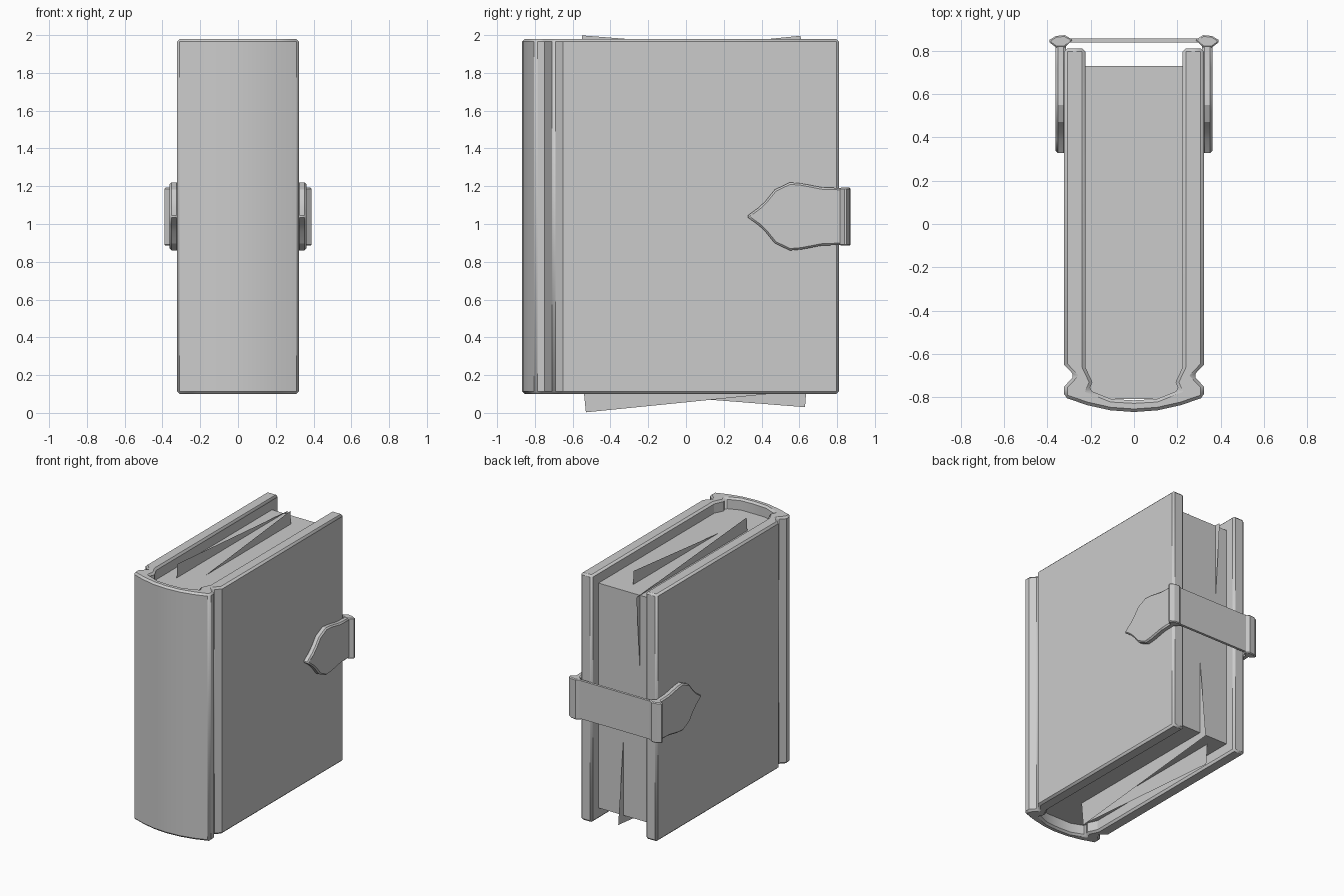
import bpy, bmesh
from math import sin, cos, radians
from mathutils import Vector

cube = bpy.data.objects.get("Cube")
if cube:
    bpy.data.objects.remove(cube, do_unlink=True)

grey = bpy.data.materials.new("plain grey")
grey.use_nodes = True
grey.diffuse_color = (0.6, 0.6, 0.6, 1)
grey.node_tree.nodes["Principled BSDF"].inputs["Base Color"].default_value = (0.6, 0.6, 0.6, 1)


def finish(name, bm, bevel=0, smooth=None):
    """Turn a bmesh into a named grey object with optional edge bevel."""
    mesh = bpy.data.meshes.new(name)
    bm.to_mesh(mesh)
    bm.free()
    mesh.materials.append(grey)
    obj = bpy.data.objects.new(name, mesh)
    bpy.context.collection.objects.link(obj)
    if bevel:
        mod = obj.modifiers.new("bevel", 'BEVEL')
        mod.width = bevel
        mod.segments = 1
        mod.limit_method = 'ANGLE'
        mod.angle_limit = radians(60)
    if smooth:
        bpy.ops.object.select_all(action='DESELECT')
        obj.select_set(True)
        bpy.context.view_layer.objects.active = obj
        bpy.ops.object.shade_smooth_by_angle(angle=radians(smooth))
    return obj


def prism(name, outline, lo, hi, axis='Z', bevel=0, smooth=None):
    """Extrude a flat outline: (x, y) along Z or (y, z) along X."""
    bm = bmesh.new()
    place = (lambda a, b: (a, b, lo)) if axis == 'Z' else (lambda a, b: (lo, a, b))
    face = bm.faces.new([bm.verts.new(place(a, b)) for a, b in outline])
    push = Vector((0, 0, hi - lo)) if axis == 'Z' else Vector((hi - lo, 0, 0))
    new = bmesh.ops.extrude_face_region(bm, geom=[face])["geom"]
    bmesh.ops.translate(bm, vec=push, verts=[v for v in new if isinstance(v, bmesh.types.BMVert)])
    bmesh.ops.recalc_face_normals(bm, faces=bm.faces)
    return finish(name, bm, bevel, smooth)


def mirrored(half):
    """Complete a right-hand half outline across x = 0, sharing any centre point."""
    return half + [(-x, y) for x, y in reversed(half) if x]


# Cover: two boards, hinge grooves and a rounded spine in one profile
outer = [(.322, .81), (.322, -.65), (.275, -.70), (.322, -.75), (.322, -.80),
         (.217, -.836), (.11, -.86), (0, -.868)]
inner = [(.225, .81), (.225, -.66), (.192, -.73), (.208, -.767), (.105, -.808), (0, -.814)]
cover_outline = mirrored(outer) + list(reversed(mirrored(inner)))
prism("cover", cover_outline, .1, 1.98, bevel=.014, smooth=20)

# Page block, filling the cover up to the spine
pages = [(.228, .73), (.228, -.66), (.194, -.73), (.21, -.767), (.105, -.809)]
prism("page_block", mirrored(pages), .185, 1.895)


# Loose sheets poking out at a tilt
def loose_sheet(name, x, corner, tilt, width=1.33, height=1.87):
    across = Vector((0, cos(tilt), sin(tilt))) * width
    up = Vector((0, -sin(tilt), cos(tilt))) * height
    start = Vector((x, *corner))
    bm = bmesh.new()
    bm.faces.new([bm.verts.new(p) for p in (start, start + across, start + across + up, start + up)])
    finish(name, bm)


loose_sheet("loose_sheet_middle", .015, (-.53, .003), .1)
loose_sheet("loose_sheet_side", -.125, (-.696, .134), -.078)

# Clasp: pointed leather tab and hinge post on each board
mid = 1.04
edge = [(.32, 0), (.385, .047), (.42, .08), (.47, .142), (.55, .18),
        (.61, .175), (.72, .154), (.84, .15)]
tab = [(y, mid + h) for y, h in edge] + [(y, mid - h) for y, h in reversed(edge) if h]
post = [(.39, .85), (.36, .868), (.32, .872), (.283, .85), (.32, .815), (.36, .815), (.39, .838)]
for side, sign in (("left", 1), ("right", -1)):
    prism(side + "_clasp_tab", tab, sign * .315, sign * .362, 'X', bevel=.01, smooth=25)
    prism(side + "_clasp_post", [(sign * x, y) for x, y in post], mid - .155, mid + .152,
          bevel=.006, smooth=25)

# Strap across the page edge
strap = [(-.31, .838), (.31, .838), (.31, .857), (-.31, .857)]
prism("clasp_strap", strap, mid - .145, mid + .145)
